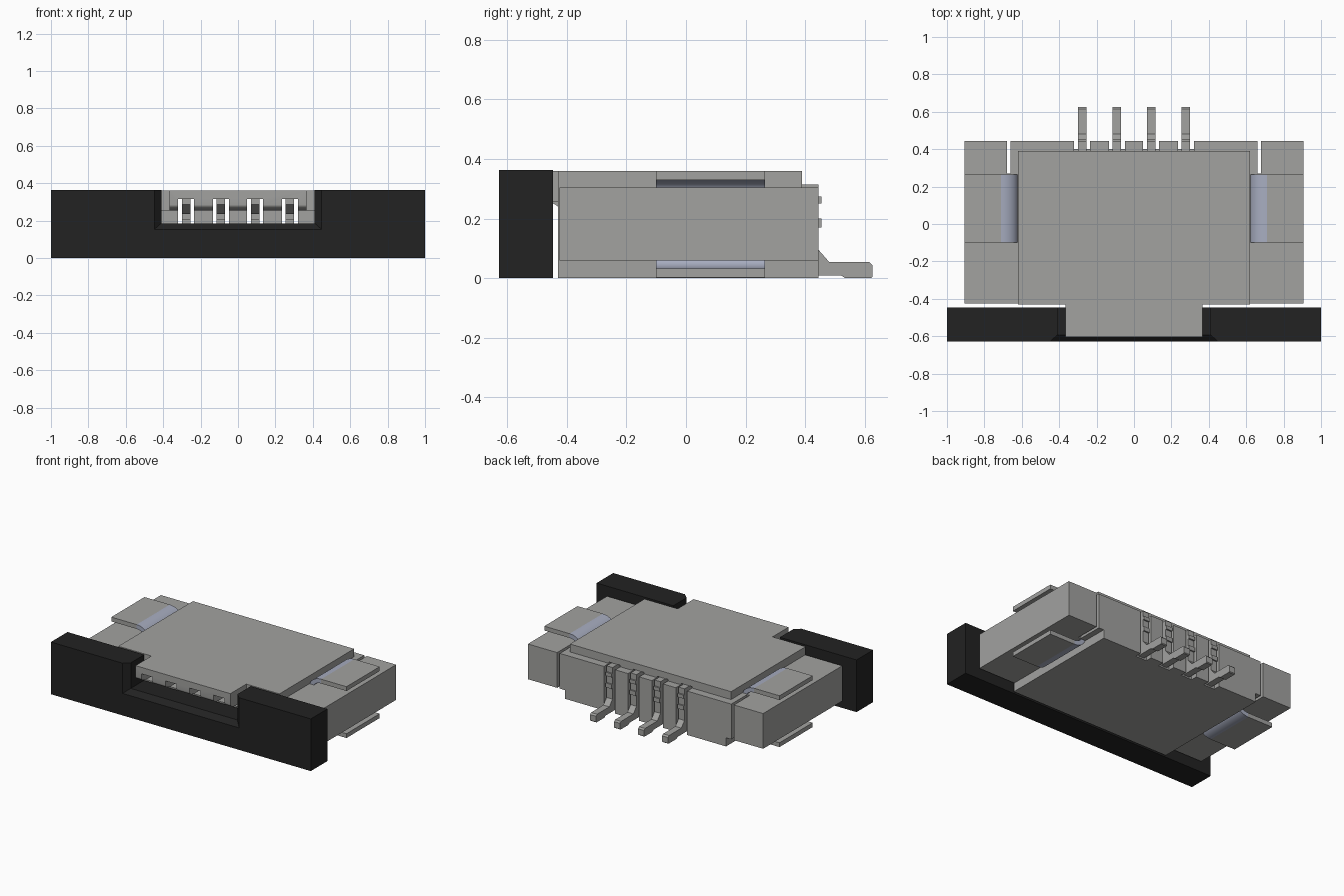
import bpy, bmesh, math

old = bpy.data.objects.get("Cube")
if old:
    bpy.data.objects.remove(old, do_unlink=True)


def material(name, rgb):
    m = bpy.data.materials.new(name)
    m.use_nodes = True
    m.diffuse_color = (*rgb, 1)
    m.node_tree.nodes["Principled BSDF"].inputs["Base Color"].default_value = (*rgb, 1)
    return m


GREY = material("housing grey", (0.36, 0.36, 0.35))
BLACK = material("slider black", (0.016, 0.016, 0.016))
STEEL = material("bluish steel", (0.39, 0.42, 0.53))


def finish(name, bm, mat):
    bmesh.ops.recalc_face_normals(bm, faces=bm.faces)
    mesh = bpy.data.meshes.new(name)
    bm.to_mesh(mesh)
    bm.free()
    ob = bpy.data.objects.new(name, mesh)
    bpy.context.collection.objects.link(ob)
    mesh.materials.append(mat)
    return ob


def prism(name, profile, lo, hi, axis, mat):
    """Extrude a profile along x (points are y, z) or along y (points are x, z)."""
    bm = bmesh.new()

    def place(p, t):
        return (t, p[0], p[1]) if axis == "x" else (p[0], t, p[1])

    face = bm.faces.new([bm.verts.new(place(p, lo)) for p in profile])
    new = bmesh.ops.extrude_face_region(bm, geom=[face])["geom"]
    shift = place((0, 0), hi - lo)
    bmesh.ops.translate(bm, vec=shift, verts=[v for v in new if isinstance(v, bmesh.types.BMVert)])
    return finish(name, bm, mat)


def box(name, x0, x1, y0, y1, z0, z1, mat=GREY):
    return prism(name, [(y0, z0), (y1, z0), (y1, z1), (y0, z1)], min(x0, x1), max(x0, x1), "x", mat)


def cut(target, cutter):
    """Subtract the cutter, then discard it."""
    cutter.hide_render = True
    mod = target.modifiers.new("cut", "BOOLEAN")
    mod.operation = "DIFFERENCE"
    mod.solver = "EXACT"
    mod.object = cutter
    bpy.context.view_layer.objects.active = target
    bpy.ops.object.modifier_apply(modifier=mod.name)
    bpy.data.objects.remove(cutter, do_unlink=True)


def smooth(ob):
    bpy.ops.object.select_all(action="DESELECT")
    ob.select_set(True)
    bpy.context.view_layer.objects.active = ob
    bpy.ops.object.shade_smooth_by_angle(angle=math.radians(35))


def arc(cx, cz, rx, rz, a0, a1, n=10):
    angles = [math.radians(a0 + (a1 - a0) * i / n) for i in range(n + 1)]
    return [(cx + rx * math.cos(a), cz + rz * math.sin(a)) for a in angles]


PIN_X = [-0.277, -0.092, 0.092, 0.277]

# Main housing with its raised cover, hollowed for the cable
housing = prism("housing", [(-0.43, 0), (0.445, 0), (0.445, 0.305), (0.39, 0.305),
                            (0.39, 0.36), (-0.43, 0.36)], -0.62, 0.62, "x", GREY)
cut(housing, box("cavity_cutter", -0.41, 0.41, -0.6, 0.25, 0.185, 0.255))

# Front tongue of the cover, with a rounded lead-in underneath
tongue = prism("cover_tongue", [(-0.605, 0.36), (-0.43, 0.36), (-0.43, 0.255)]
               + arc(-0.54, 0.285, 0.065, 0.03, 270, 180), -0.365, 0.365, "x", GREY)

# Contact grooves and the open comb at the back
for x in PIN_X:
    for part in (housing, tongue):
        cut(part, box("groove_cutter", x - 0.043, x + 0.043, -0.7, 0.6, 0.184, 0.315))
    cut(housing, box("comb_cutter", x - 0.043, x + 0.043, 0.40, 0.6, -0.1, 0.5))
smooth(tongue)

# Contacts: spring arms inside, ribbed tail and solder foot outside
PIN_PROFILE = [
    (0.625, 0.005), (0.625, 0.045), (0.615, 0.055), (0.48, 0.055), (0.445, 0.095),
    (0.445, 0.17), (0.455, 0.17), (0.455, 0.2), (0.445, 0.2), (0.445, 0.25),
    (0.455, 0.25), (0.455, 0.275), (0.445, 0.275), (0.445, 0.315), (-0.5, 0.315),
    (-0.5, 0.285), (-0.42, 0.235), (-0.36, 0.235), (-0.28, 0.265), (0.33, 0.265),
    (0.33, 0.21), (-0.3, 0.21), (-0.3, 0.185), (0.4, 0.185), (0.4, 0.01),
    (0.52, 0.01), (0.535, 0), (0.62, 0)]
for i, x in enumerate(PIN_X):
    prism(f"contact_{i + 1}", PIN_PROFILE, x - 0.023, x + 0.023, "x", GREY)

# Side ears with a rear slot, and solder clips above and below
bend_profile = (arc(0.71, 0.29, 0.09, 0.07, 180, 90) + arc(0.71, 0.29, 0.06, 0.04, 90, 180))
for side, s in (("left", 1), ("right", -1)):
    ear = box(f"{side}_ear", s * 0.62, s * 0.905, -0.425, 0.445, 0.06, 0.305)
    cut(ear, box("slot_cutter", s * 0.66, s * 0.68, 0.27, 0.6, -0.1, 0.5))
    for level in ("upper", "lower"):
        def z(v):
            return v if level == "upper" else 0.363 - v
        bend = prism(f"{side}_{level}_clip_bend", [(s * px, z(pz)) for px, pz in bend_profile],
                     -0.1, 0.265, "y", STEEL)
        smooth(bend)
        box(f"{side}_{level}_clip_plate", s * 0.71, s * 0.905, -0.1, 0.265,
            min(z(0.33), z(0.36)), max(z(0.33), z(0.36)))

# Black slider with a notch and a bevelled cable mouth
slider = prism("slider", [(-1, 0), (1, 0), (1, 0.363), (0.41, 0.363), (0.41, 0.185),
                          (-0.41, 0.185), (-0.41, 0.363), (-1, 0.363)], -0.628, -0.446, "y", BLACK)
bm = bmesh.new()
for y, half, low in ((-0.64, 0.46, 0.142), (-0.588, 0.405, 0.19)):
    for x in (-half, half):
        for top in (low, 0.5):
            bm.verts.new((x, y, top))
bmesh.ops.convex_hull(bm, input=bm.verts)
cut(slider, finish("mouth_cutter", bm, BLACK))
